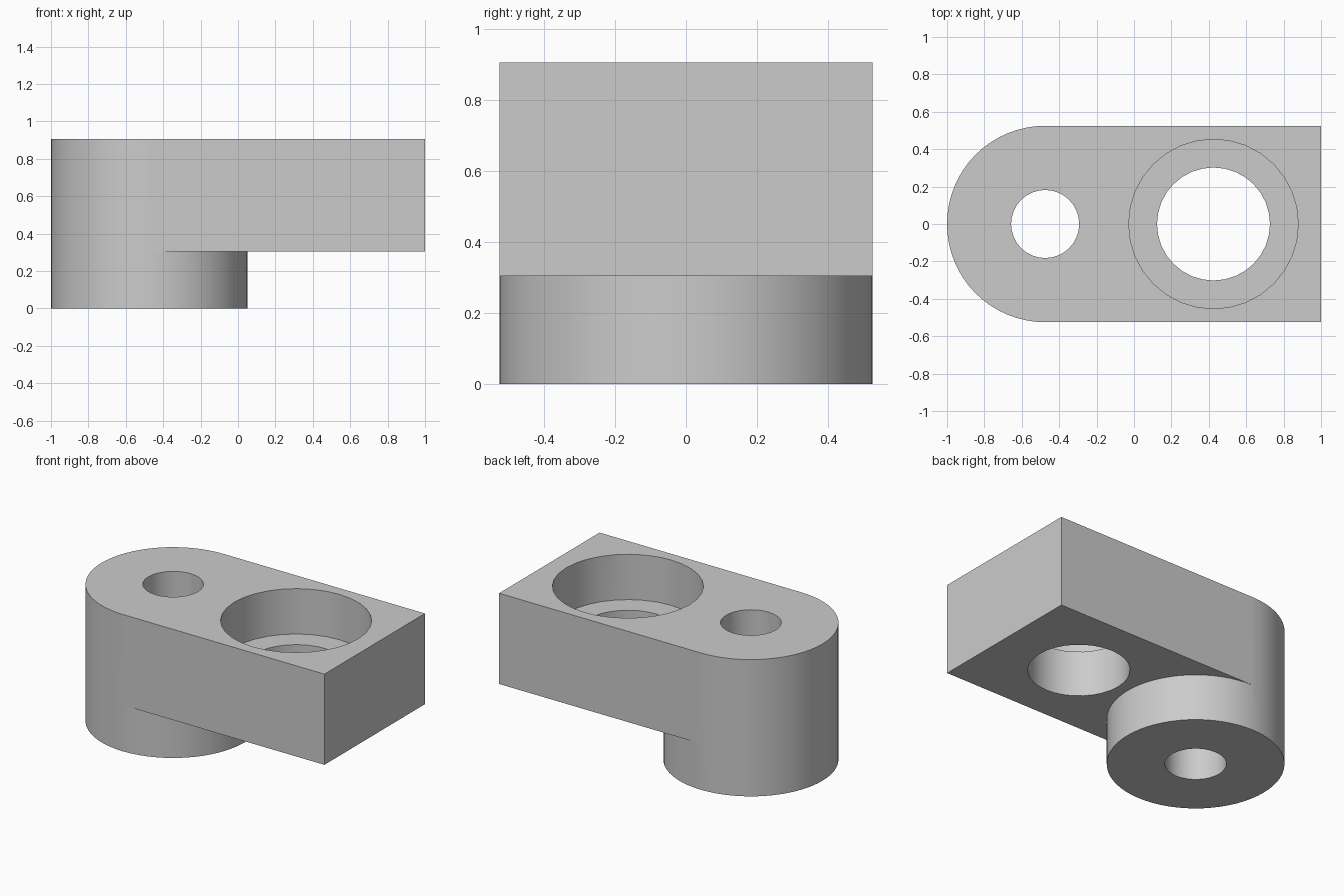
import bpy
import math

cube = bpy.data.objects.get("Cube")
if cube:
    bpy.data.objects.remove(cube, do_unlink=True)

# Main dimensions
BOSS_X, BORE_X = -0.475, 0.425
HALF_WIDTH = 0.525
UNDERSIDE, LEDGE, TOP = 0.305, 0.605, 0.905

grey = bpy.data.materials.new("plain grey")
grey.use_nodes = True
grey.diffuse_color = (0.6, 0.6, 0.6, 1)
grey.node_tree.nodes["Principled BSDF"].inputs["Base Color"].default_value = (0.6, 0.6, 0.6, 1)


def cylinder(name, x, radius, low, high, sides):
    bpy.ops.mesh.primitive_cylinder_add(
        vertices=sides, radius=radius, depth=high - low, location=(x, 0, (low + high) / 2))
    obj = bpy.context.object
    obj.name = name
    obj.data.materials.append(grey)
    return obj


def combine(target, tool, operation):
    """Apply a boolean to the target and discard the tool."""
    mod = target.modifiers.new(operation.title(), 'BOOLEAN')
    mod.operation = operation
    mod.solver = 'EXACT'
    mod.object = tool
    bpy.context.view_layer.objects.active = target
    bpy.ops.object.modifier_apply(modifier=mod.name)
    bpy.data.objects.remove(tool, do_unlink=True)


# Round boss, full height
bracket = cylinder("bracket", BOSS_X, HALF_WIDTH, 0, TOP, 64)

# Rectangular arm, tangent to the boss
bpy.ops.mesh.primitive_cube_add(size=1, location=((BOSS_X + 1) / 2, 0, (UNDERSIDE + TOP) / 2))
arm = bpy.context.object
arm.name = "arm"
arm.scale = (1 - BOSS_X, 2 * HALF_WIDTH, TOP - UNDERSIDE)
bpy.ops.object.transform_apply(location=False, rotation=False, scale=True)
arm.data.materials.append(grey)
combine(bracket, arm, 'UNION')

# Boss hole, then the through hole and its wider counterbore
for name, x, radius, low in (
        ("boss_hole", BOSS_X, 0.182, -0.1),
        ("through_hole", BORE_X, 0.302, 0.1),
        ("counterbore", BORE_X, 0.453, LEDGE)):
    combine(bracket, cylinder(name, x, radius, low, TOP + 0.1, 32), 'DIFFERENCE')

# Smooth curved walls with crisp rims
bpy.ops.object.select_all(action='DESELECT')
bracket.select_set(True)
bpy.context.view_layer.objects.active = bracket
bpy.ops.object.shade_smooth_by_angle(angle=math.radians(30))
